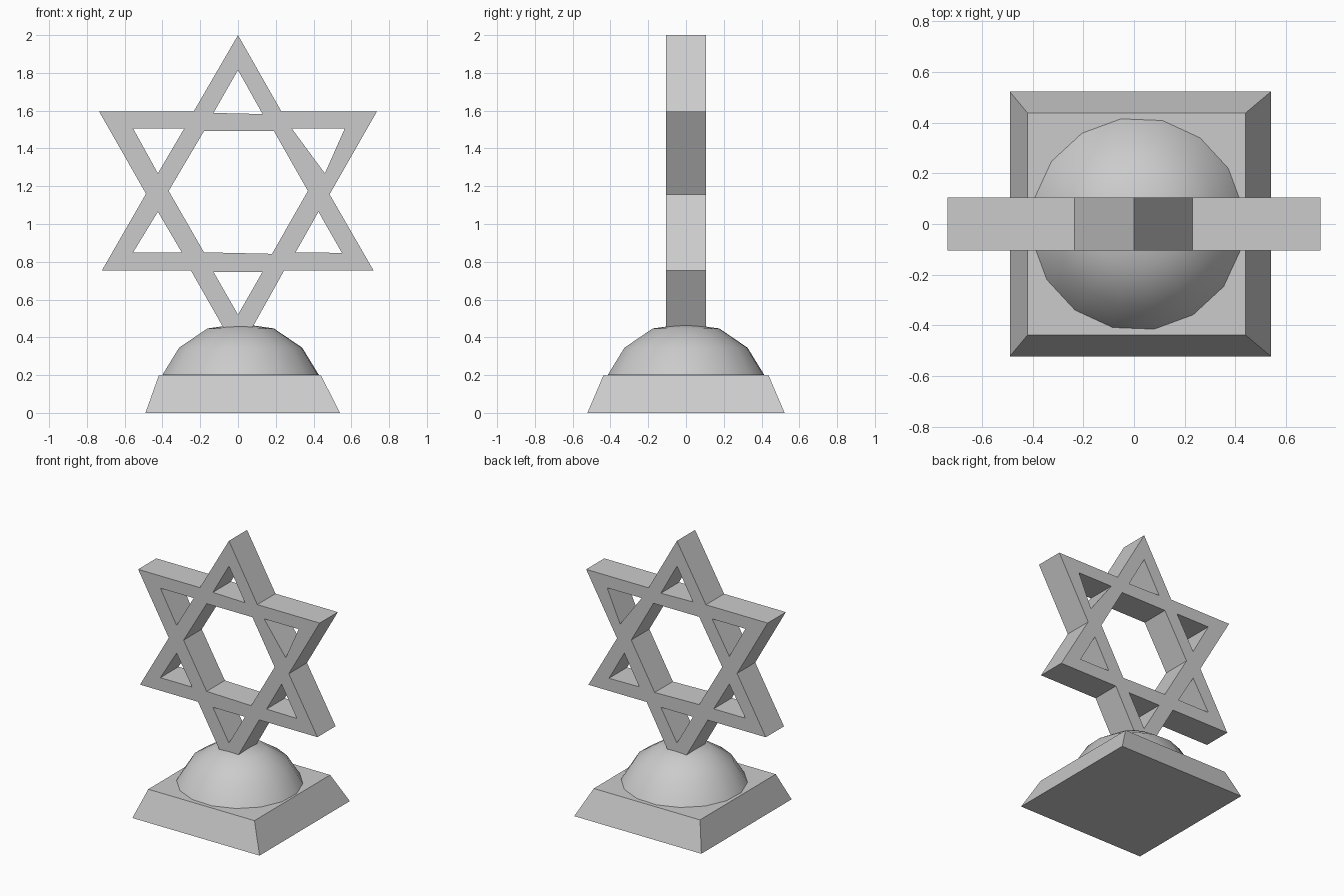
import bpy
import bmesh
from math import cos, sin, radians, tau

default = bpy.data.objects.get("Cube")
if default:
    bpy.data.objects.remove(default, do_unlink=True)

grey = bpy.data.materials.new("plain grey")
grey.use_nodes = True
colour = (0.6, 0.6, 0.6, 1)
grey.diffuse_color = colour
grey.node_tree.nodes["Principled BSDF"].inputs["Base Color"].default_value = colour


def add_object(name, data):
    obj = bpy.data.objects.new(name, data)
    bpy.context.collection.objects.link(obj)
    data.materials.append(grey)
    return obj


def loft(name, rings, smooth=False):
    """Skin a stack of equal-length rings and close both ends."""
    bm = bmesh.new()
    loops = [[bm.verts.new(p) for p in ring] for ring in rings]
    for low, high in zip(loops, loops[1:]):
        for i in range(len(low)):
            j = (i + 1) % len(low)
            bm.faces.new((low[i], low[j], high[j], high[i]))
    bm.faces.new(loops[0][::-1])
    bm.faces.new(loops[-1])
    bmesh.ops.remove_doubles(bm, verts=bm.verts, dist=0.0005)
    bmesh.ops.recalc_face_normals(bm, faces=bm.faces)
    mesh = bpy.data.meshes.new(name)
    bm.to_mesh(mesh)
    bm.free()
    obj = add_object(name, mesh)
    if smooth:
        bpy.ops.object.select_all(action="DESELECT")
        obj.select_set(True)
        bpy.context.view_layer.objects.active = obj
        bpy.ops.object.shade_smooth_by_angle(angle=radians(40))
    return obj


# Tapered square base
def rectangle(x0, x1, y, z):
    return [(x0, -y, z), (x1, -y, z), (x1, y, z), (x0, y, z)]


loft("base", [rectangle(-0.49, 0.54, 0.522, 0), rectangle(-0.42, 0.44, 0.438, 0.197)])


# Sixteen-sided dome
def ring(radius, z, sides=16, turn=radians(9)):
    return [(0.014 + radius * cos(turn + tau * i / sides),
             radius * sin(turn + tau * i / sides), z) for i in range(sides)]


loft("dome", [ring(0.42, 0.2), ring(0.33, 0.345), ring(0.178, 0.447), ring(0.0001, 0.472)], True)

# Six-pointed star: outline, hexagonal opening and one opening in each point
outlines = [
    [(0, 2), (-0.235, 1.595), (-0.735, 1.595), (-0.487, 1.16), (-0.72, 0.755), (-0.25, 0.755),
     (0, 0.315), (0.245, 0.755), (0.717, 0.755), (0.485, 1.157), (0.735, 1.595), (0.23, 1.595)],
    [(-0.18, 1.492), (0.19, 1.492), (0.37, 1.175), (0.18, 0.842), (-0.18, 0.85), (-0.367, 1.175)],
    [(0, 1.815), (-0.13, 1.588), (0.13, 1.582)],
    [(0, 0.52), (-0.13, 0.747), (0.13, 0.747)],
    [(-0.555, 1.505), (-0.285, 1.505), (-0.424, 1.268)],
    [(0.285, 1.505), (0.565, 1.505), (0.46, 1.268)],
    [(-0.555, 0.85), (-0.298, 0.85), (-0.424, 1.065)],
    [(0.305, 0.85), (0.55, 0.847), (0.426, 1.065)],
]
curve = bpy.data.curves.new("star", "CURVE")
curve.dimensions = "2D"
curve.fill_mode = "BOTH"
curve.extrude = 0.105
for points in outlines:
    spline = curve.splines.new("POLY")
    spline.points.add(len(points) - 1)
    for point, (x, z) in zip(spline.points, points):
        point.co = (x, z, 0, 1)
    spline.use_cyclic_u = True
star = add_object("star", curve)
star.rotation_euler.x = radians(90)
bpy.ops.object.select_all(action="DESELECT")
star.select_set(True)
bpy.context.view_layer.objects.active = star
bpy.ops.object.convert(target="MESH")
bpy.ops.object.transform_apply(rotation=True)
bpy.ops.object.shade_flat()
